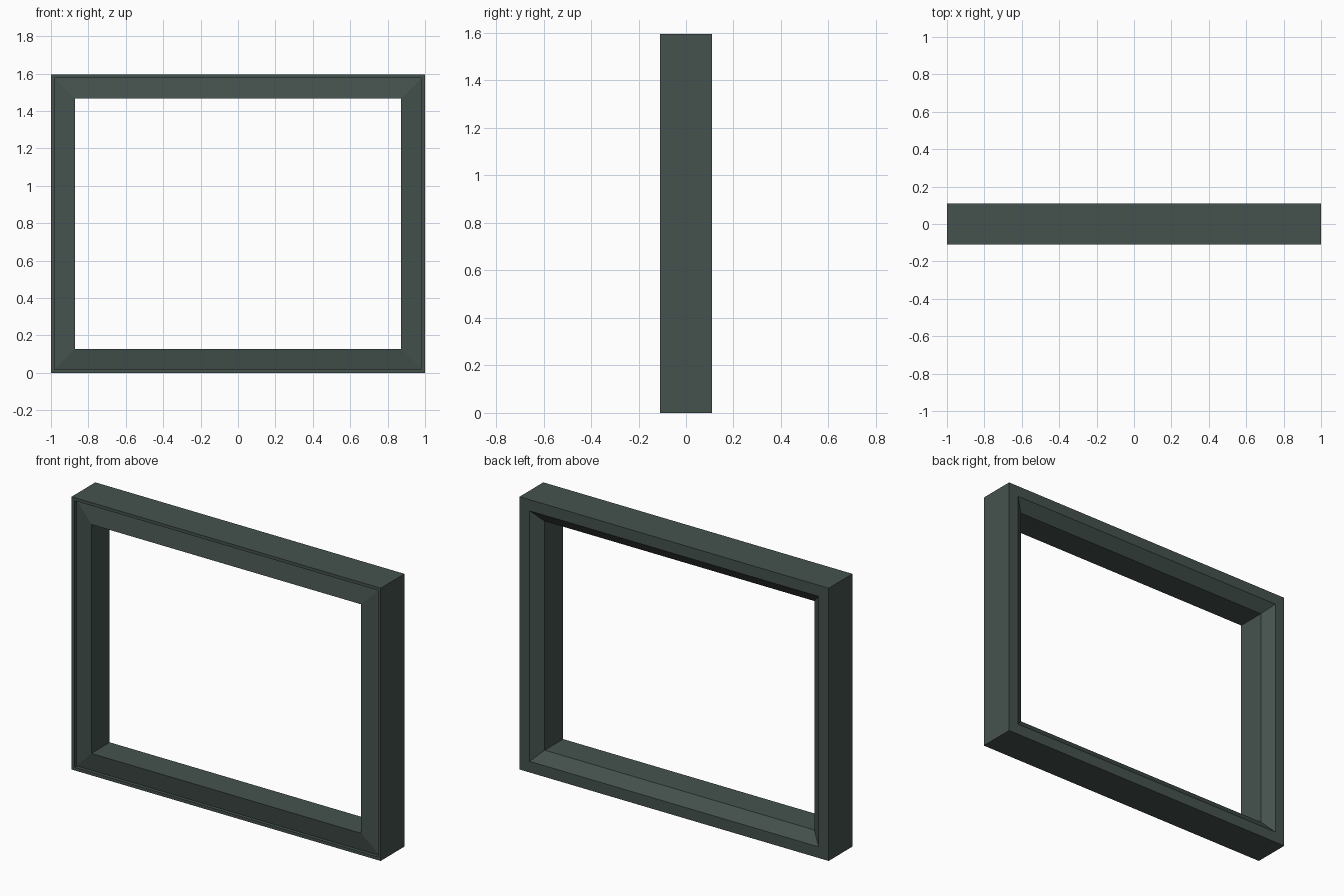
import bpy, bmesh

if "Cube" in bpy.data.objects:
    bpy.data.objects.remove(bpy.data.objects["Cube"])

W, H = 1.0, 1.595  # half width, full height

# Dark grey-green paint
paint = bpy.data.materials.new("dark_green_grey")
paint.diffuse_color = (0.060, 0.084, 0.075, 1)
paint.use_nodes = True
paint.node_tree.nodes["Principled BSDF"].inputs["Base Color"].default_value = paint.diffuse_color

# Cross-section of the moulding: (inset from outer edge, y)
profile = [
    (0.0, 0.11), (0.0, -0.11),        # outer side
    (0.018, -0.11), (0.018, -0.09),   # front lip and groove
    (0.128, -0.11),                   # raised inner front edge
    (0.128, 0.06), (0.065, 0.11),     # opening and back bevel
]

# Mitred frame: one copy of the profile per corner, bridged round the loop
bm = bmesh.new()
corners = [(-1, 0), (1, 0), (1, 1), (-1, 1)]
rings = []
for sx, top in corners:
    rings.append([bm.verts.new((sx * (W - d), y, H - d if top else d)) for d, y in profile])
n = len(profile)
for i in range(4):
    a, b = rings[i], rings[(i + 1) % 4]
    for j in range(n):
        k = (j + 1) % n
        bm.faces.new((a[j], a[k], b[k], b[j]))
bmesh.ops.recalc_face_normals(bm, faces=bm.faces)
mesh = bpy.data.meshes.new("picture_frame")
bm.to_mesh(mesh)
bm.free()
mesh.materials.append(paint)
frame = bpy.data.objects.new("picture_frame", mesh)
bpy.context.collection.objects.link(frame)
